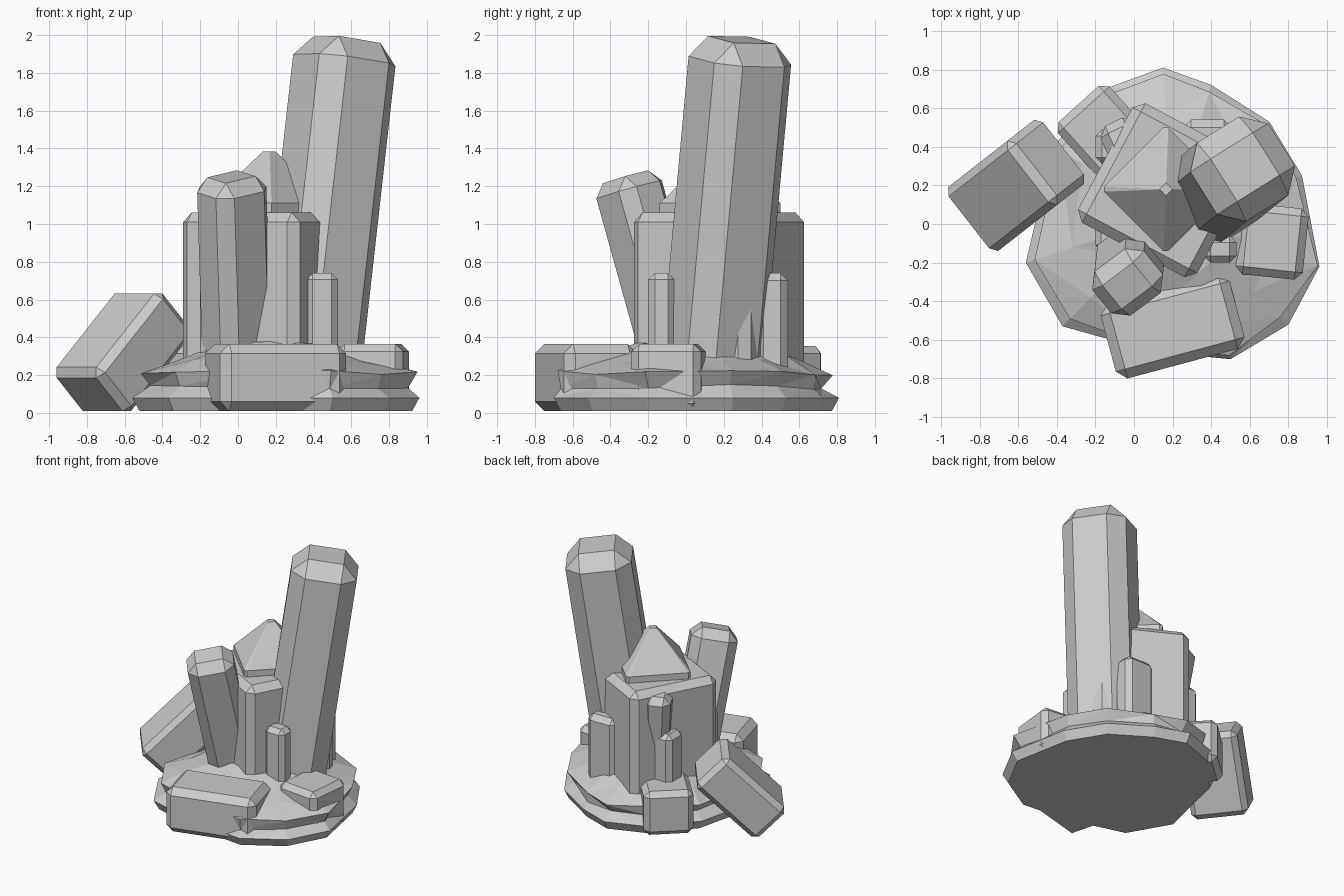
import bpy, bmesh, math, random
from mathutils import Vector, Matrix

random.seed(4)
cube = bpy.data.objects.get("Cube")
if cube:
    bpy.data.objects.remove(cube)


def finish(name, bm):
    bmesh.ops.recalc_face_normals(bm, faces=bm.faces)
    mesh = bpy.data.meshes.new(name)
    bm.to_mesh(mesh)
    bm.free()
    obj = bpy.data.objects.new(name, mesh)
    bpy.context.collection.objects.link(obj)
    return obj


def block(name, center, size, bevel, rotation):
    """Box with flat chamfers on every edge."""
    bm = bmesh.new()
    bmesh.ops.create_cube(bm, size=1)
    bmesh.ops.scale(bm, vec=size, verts=bm.verts)
    obj = finish(name, bm)
    obj.matrix_world = Matrix.Translation(center) @ rotation
    mod = obj.modifiers.new("Chamfer", 'BEVEL')
    mod.width = bevel
    mod.segments = 1
    mod.limit_method = 'NONE'
    return obj


def crystal(name, base, top, width, depth, bevel, spin=0):
    """Chamfered column running from base to top, turned about its axis."""
    base, top = Vector(base), Vector(top)
    axis = top - base
    lean = Vector((0, 0, 1)).rotation_difference(axis).to_matrix().to_4x4()
    turn = Matrix.Rotation(math.radians(spin), 4, 'Z')
    return block(name, (base + top) / 2, (width, depth, axis.length), bevel, lean @ turn)


def pillar(name, x, y, width, depth, height, bevel, spin=0):
    return crystal(name, (x, y, 0.01), (x, y, height), width, depth, bevel, spin)


def loft(name, rings, triangulate=False):
    bm = bmesh.new()
    loops = [[bm.verts.new(p) for p in ring] for ring in rings]
    n = len(loops[0])
    for low, high in zip(loops, loops[1:]):
        for i in range(n):
            j = (i + 1) % n
            bm.faces.new((low[i], low[j], high[j], high[i]))
    bm.faces.new(loops[0][::-1])
    bm.faces.new(loops[-1])
    if triangulate:
        bmesh.ops.triangulate(bm, faces=bm.faces)
    return finish(name, bm)


# Craggy rock base with a pinched waist
outline = [(-.56, -.2), (-.37, -.53), (.1, -.66), (.5, -.7), (.8, -.52), (.96, -.22),
           (.87, .25), (.7, .53), (.4, .72), (.15, .81), (-.15, .7), (-.42, .4)]
cx, cy = 0.2, 0.05
rings = []
for z, scale, rough in [(.01, .95, 0), (.08, 1, 0), (.14, .91, .04),
                        (.21, .96, .03), (.29, .72, .04), (.37, .4, .02)]:
    ring = []
    for x, y in outline:
        s = scale + random.uniform(-rough, rough)
        ring.append((cx + (x - cx) * s, cy + (y - cy) * s, z + random.uniform(-rough, rough) * .5))
    rings.append(ring)
loft("rock_base", rings, True)

# Main column and its pointed cap
pillar("central_column", .16, .175, .7, .7, 1.06, .05, -28)
corners = [(.04, -1), (1, -.04), (1, .04), (.04, 1), (-.04, 1), (-1, .04), (-1, -.04), (-.04, -1)]
corners = [(x * .32, y * .32) for x, y in corners]
loft("column_cap", [[(.165 + x * s, .18 + y * s, z) for x, y in corners]
                    for z, s in [(1.0, 1), (1.11, 1), (1.385, .1)]])

# Leaning crystals
crystal("tall_crystal", (.36, .12, .06), (.575, .295, 1.975), .48, .48, .11, 32)
crystal("front_crystal", (0, 0, .1), (-.035, -.32, 1.25), .34, .3, .07, 38)
crystal("back_crystal", (.0, .38, .4), (-.07, .45, 1.02), .2, .19, .05, 25)

# Short upright pillars
pillar("front_pillar", .445, -.13, .17, .14, .74, .035)
pillar("back_pillar", .38, .455, .25, .17, .74, .04)
pillar("back_side_pillar", -.11, .4, .18, .18, .72, .035)
pillar("side_pillar", -.12, 0, .16, .28, .71, .03)

# Low blocks set into the rock
pillar("front_block", .2, -.53, .69, .4, .365, .05, 15)
pillar("side_block", .715, -.09, .35, .37, .365, .04, -6)
pillar("back_block", -.16, .48, .36, .38, .355, .04, 42)

# Tilted slab resting against the base
tilt = Matrix.Rotation(math.radians(38), 4, 'Z') @ Matrix.Rotation(math.radians(-45), 4, 'Y')
block("tilted_block", (-.61, .2, .32), (.63, .42, .33), .04, tilt)
